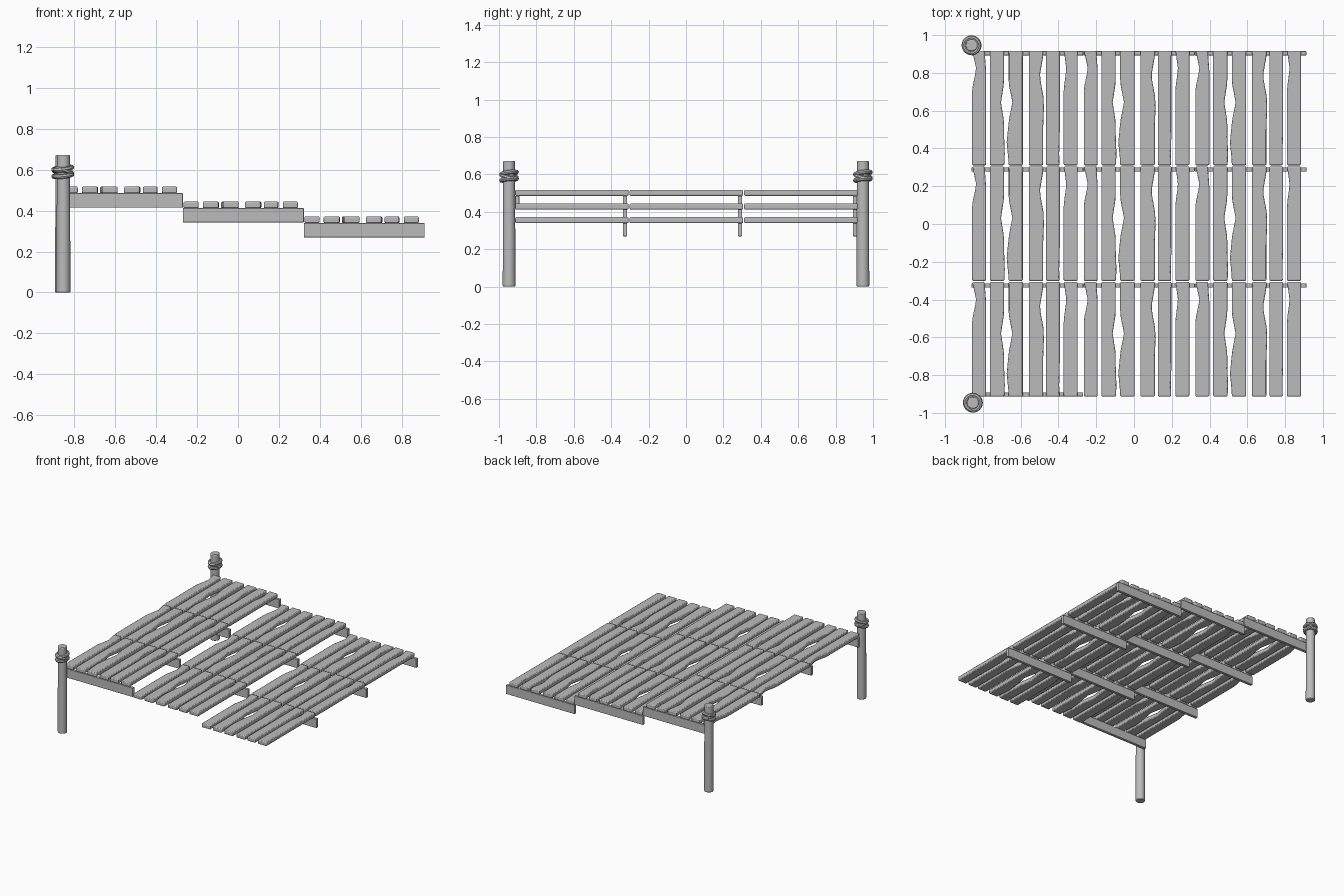
import bpy
import bmesh
import math
from mathutils import Matrix

cube = bpy.data.objects.get("Cube")
if cube:
    bpy.data.objects.remove(cube)

GREY = (0.5, 0.5, 0.5, 1)
wood = bpy.data.materials.new("grey wood")
wood.use_nodes = True
wood.diffuse_color = GREY
wood.node_tree.nodes["Principled BSDF"].inputs["Base Color"].default_value = GREY

STEP_X, STEP_Z = 0.591, 0.073
ROW_Y = 0.612
PLANK_LEN, PLANK_T = 0.606, 0.032


def add_object(name, mesh, location=(0, 0, 0), bevel=0):
    obj = bpy.data.objects.new(name, mesh)
    bpy.context.collection.objects.link(obj)
    obj.location = location
    if bevel:
        mod = obj.modifiers.new("soft edges", "BEVEL")
        mod.width = bevel
        mod.segments = 2
        mod.limit_method = "ANGLE"
        mod.angle_limit = math.radians(50)
    return obj


def finish(bm, name):
    bmesh.ops.recalc_face_normals(bm, faces=bm.faces)
    mesh = bpy.data.meshes.new(name)
    bm.to_mesh(mesh)
    bm.free()
    mesh.materials.append(wood)
    return mesh


def plank_mesh(name, x0, x1, notches):
    """Loft rectangles along the plank; each notch is (side, position, depth)."""
    bm = bmesh.new()
    rings = []
    count = 20
    for i in range(count + 1):
        t = i / count
        a, b = x0, x1
        for side, pos, depth in notches:
            cut = depth * max(0, 1 - abs(t - pos) / 0.17)
            if side == "left":
                a += cut
            else:
                b -= cut
        y = (0.5 - t) * PLANK_LEN
        rings.append([bm.verts.new(p) for p in
                      ((a, y, -PLANK_T), (b, y, -PLANK_T), (b, y, 0), (a, y, 0))])
    for r, s in zip(rings, rings[1:]):
        for k in range(4):
            n = (k + 1) % 4
            bm.faces.new((r[k], r[n], s[n], s[k]))
    bm.faces.new(rings[0])
    bm.faces.new(rings[-1])
    return finish(bm, name)


# Six worn plank shapes: west edge, east edge, worn notches
PLANKS = [
    (-0.857, -0.783, [("left", 0.16, 0.022), ("right", 0.0, 0.008)]),
    (-0.763, -0.688, [("right", 0.45, 0.016), ("right", 0.9, -0.004)]),
    (-0.664, -0.588, [("left", 0.45, 0.020), ("left", 0.8, -0.010)]),
    (-0.557, -0.481, [("right", 0.22, 0.018), ("right", 0.5, -0.004)]),
    (-0.465, -0.393, [("right", 0.9, 0.003)]),
    (-0.372, -0.298, [("left", 0.16, 0.014)]),
]
plank_meshes = [plank_mesh("plank", *p) for p in PLANKS]

# Beam shared by every step
bm = bmesh.new()
bmesh.ops.create_cube(bm, size=1)
bmesh.ops.scale(bm, vec=(STEP_X, 0.022, 0.07), verts=bm.verts)
beam_mesh = finish(bm, "beam")

# Three descending steps, each with three rows of planks and its beams
for step in range(3):
    dx, top = step * STEP_X, 0.517 - step * STEP_Z
    for row in range(3):
        y = 0.614 - row * ROW_Y
        for i, mesh in enumerate(plank_meshes):
            add_object(f"plank_{step}_{row}_{i}", mesh, (dx, y, top), 0.006)
    # The front beam exists only under the highest step
    for b in range(4 if step == 0 else 3):
        y = 0.904 - b * 0.615 if b < 3 else -0.902
        add_object(f"beam_{step}_{b}", beam_mesh,
                   (-0.565 + dx, y, top - PLANK_T - 0.035), 0.002)

# Post shared by both corners
bm = bmesh.new()
bmesh.ops.create_cone(bm, cap_ends=True, segments=20, radius1=0.034,
                      radius2=0.032, depth=0.672,
                      matrix=Matrix.Translation((0, 0, 0.336)))
post_mesh = finish(bm, "post")


def rope_mesh():
    """Ring of rope with a round section."""
    bm = bmesh.new()
    n, m, major, minor = 24, 8, 0.041, 0.012
    rings = []
    for i in range(n):
        turn = Matrix.Rotation(2 * math.pi * i / n, 4, "Z")
        ring = []
        for j in range(m):
            a = 2 * math.pi * j / m
            v = bm.verts.new((major + minor * math.cos(a), 0, minor * math.sin(a)))
            v.co = turn @ v.co
            ring.append(v)
        rings.append(ring)
    for i in range(n):
        r, s = rings[i], rings[(i + 1) % n]
        for j in range(m):
            k = (j + 1) % m
            bm.faces.new((r[j], s[j], s[k], r[k]))
    return finish(bm, "rope")


rope = rope_mesh()
for side, x, y in (("front", -0.853, -0.946), ("back", -0.86, 0.946)):
    add_object(f"{side}_post", post_mesh, (x, y, 0), 0.005)
    for i, (z, tilt) in enumerate(((0.572, 6), (0.590, -12), (0.606, 8))):
        coil = add_object(f"{side}_rope_{i}", rope, (x, y, z))
        coil.rotation_euler = (math.radians(tilt), math.radians(-tilt), 0)

# Smooth shading with sharp edges kept
bpy.ops.object.select_all(action="DESELECT")
for obj in bpy.context.collection.objects:
    if obj.type == "MESH" and wood.name in obj.data.materials:
        obj.select_set(True)
        bpy.context.view_layer.objects.active = obj
bpy.ops.object.shade_smooth_by_angle(angle=math.radians(40))
